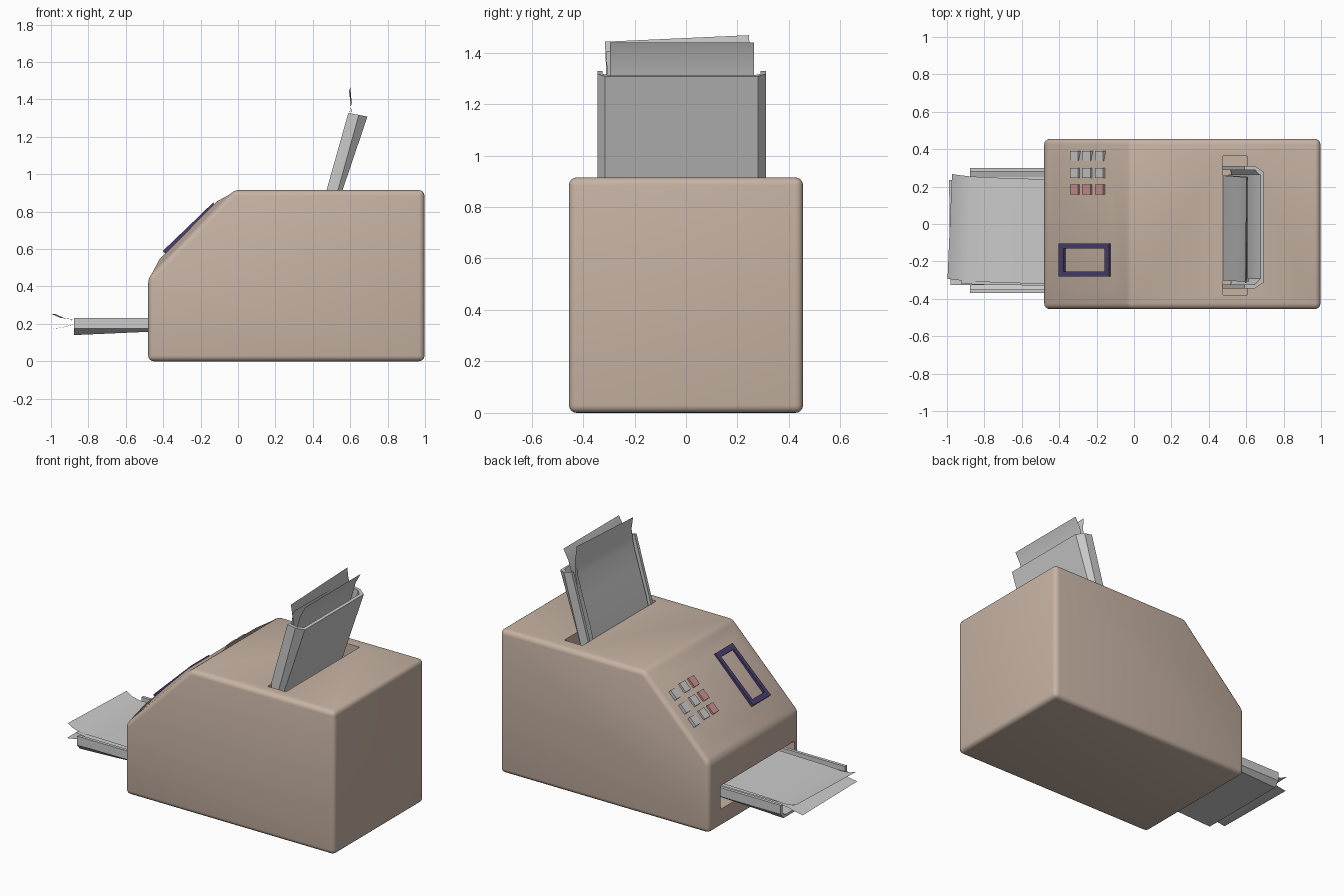
import bpy, bmesh, math
from mathutils import Vector, Matrix

if "Cube" in bpy.data.objects:
    bpy.data.objects.remove(bpy.data.objects["Cube"])


def material(name, rgb):
    m = bpy.data.materials.new(name)
    m.diffuse_color = (*rgb, 1)
    m.use_nodes = True
    m.node_tree.nodes["Principled BSDF"].inputs["Base Color"].default_value = m.diffuse_color
    return m


BEIGE = material("beige_plastic", (0.57, 0.45, 0.37))
PURPLE = material("dark_purple", (0.07, 0.05, 0.16))
RED = material("dull_red", (0.60, 0.30, 0.29))


def finish(name, bm, mat=None, smooth=None):
    mesh = bpy.data.meshes.new(name)
    bm.to_mesh(mesh)
    bm.free()
    ob = bpy.data.objects.new(name, mesh)
    bpy.context.collection.objects.link(ob)
    if mat:
        mesh.materials.append(mat)
    if smooth:
        bpy.ops.object.select_all(action='DESELECT')
        ob.select_set(True)
        bpy.context.view_layer.objects.active = ob
        bpy.ops.object.shade_smooth_by_angle(angle=math.radians(smooth))
    return ob


def add_box(bm, centre, size, frame=Matrix()):
    bmesh.ops.create_cube(bm, size=1, matrix=frame @ Matrix.Translation(centre)
                          @ Matrix.Diagonal((*size, 1)))


# Body: wedge-fronted prism with rounded edges and a slightly bulged panel
HW = 0.455
profile = [(-0.48, 0), (0.997, 0), (0.997, 0.915), (-0.02, 0.915), (-0.48, 0.45)]
bm = bmesh.new()
face = bm.faces.new([bm.verts.new((x, -HW, z)) for x, z in profile])
ext = bmesh.ops.extrude_face_region(bm, geom=[face])
for v in ext["geom"]:
    if isinstance(v, bmesh.types.BMVert):
        v.co.y = HW
bmesh.ops.recalc_face_normals(bm, faces=bm.faces)
bmesh.ops.bevel(bm, geom=bm.edges[:], offset=0.03, segments=4, profile=0.5, affect='EDGES')
u = Vector((0.46, 0, 0.465)).normalized()
n = Vector((-u.z, 0, u.x))
bm.normal_update()
panel = max((f for f in bm.faces if f.normal.dot(n) > 0.99), key=lambda f: f.calc_area())
BULGE = 0.024
bmesh.ops.inset_individual(bm, faces=[panel], thickness=0.11, depth=BULGE)
for v in panel.verts:
    v.co.y = math.copysign(0.34, v.co.y)
body = finish("body", bm, BEIGE, 30)

# Paper slots cut into the top and the front
for name, c, s in (("top_slot_cutter", (0.54, -0.008, 0.91), (0.128, 0.744, 0.16)),
                   ("front_slot_cutter", (-0.47, -0.035, 0.19), (0.22, 0.744, 0.15))):
    bm = bmesh.new()
    add_box(bm, c, s)
    cutter = finish(name, bm)
    cutter.hide_render = True
    cutter.hide_viewport = True
    mod = body.modifiers.new(name, 'BOOLEAN')
    mod.object = cutter
    mod.operation = 'DIFFERENCE'
    mod.solver = 'EXACT'


def panel_frame(x, y):
    """Local frame on the sloped panel: X up the slope, Y across, Z outward."""
    lift = BULGE * max(0, min(1, (0.425 - abs(y)) / 0.085))
    p = Vector((x, y, 0.915 + 1.01 * (x + 0.02) + lift * 1.414))
    m = Matrix((u, (0, 1, 0), n)).transposed().to_4x4()
    return Matrix.Translation(p) @ m


# Screen frame
bm = bmesh.new()
fr = panel_frame(-0.258, -0.192) @ Matrix.Rotation(math.radians(1.5), 4, 'Y')
for s in (-1, 1):
    add_box(bm, (s * 0.17, 0, 0), (0.034, 0.176, 0.028), fr)
    add_box(bm, (0, s * 0.075, 0), (0.306, 0.026, 0.028), fr)
finish("screen_frame", bm, PURPLE)

# Keypad: three rows of three, nearest row red
for r, y in enumerate((0.363, 0.273, 0.185)):
    for c, x in enumerate((-0.313, -0.247, -0.178)):
        bm = bmesh.new()
        add_box(bm, (0, 0, 0), (0.062, 0.054, 0.024), panel_frame(x, y))
        finish(f"button_{r}_{c}", bm, RED if r == 2 else None)


# Trays: channel with chamfered back corners, lofted from base to tip
def tray(name, yc, hw, *ends):
    bm = bmesh.new()
    rings = []
    for front, back, k in ends:
        f, b = Vector(front), Vector(back)

        def half(w, d):
            return [(w, 0), (w, k), (w - 0.03, d)]
        outer, inner = half(hw, 1), half(hw - 0.02, 0.82)
        ring = []
        for pts in (outer, inner):
            line = pts + [(-y, d) for y, d in reversed(pts)]
            row = []
            for y, d in line:
                p = f.lerp(b, d)
                row.append(bm.verts.new((p.x, yc + y, p.y)))
            ring.append(row)
        rings.append(ring)
    (o0, i0), (o1, i1) = rings
    for j in range(5):
        bm.faces.new((o0[j], o0[j + 1], o1[j + 1], o1[j]))
        bm.faces.new((i0[j], i0[j + 1], i1[j + 1], i1[j]))
        for o, i in rings:
            bm.faces.new((o[j], o[j + 1], i[j + 1], i[j]))
    for j in (0, 5):
        bm.faces.new((o0[j], o1[j], i1[j], i0[j]))
    bmesh.ops.recalc_face_normals(bm, faces=bm.faces)
    finish(name, bm)


tray("top_tray", -0.017, 0.327,
     ((0.455, 0.85), (0.537, 0.85), 0.75), ((0.59, 1.328), (0.692, 1.308), 0.55))
tray("front_tray", -0.035, 0.335,
     ((-0.38, 0.232), (-0.38, 0.162), 0.8), ((-0.878, 0.232), (-0.878, 0.14), 0.62))


# Paper sheets: bent strips, optionally shifted and turned toward the tip
def sheet(name, path, yc, shift=0, turn=0, hw=0.28):
    bm = bmesh.new()
    along = Vector((path[-1][0] - path[0][0], 0, path[-1][1] - path[0][1])).normalized()
    prev = None
    for i, (x, z) in enumerate(path):
        t = i / (len(path) - 1)
        row = [bm.verts.new(Vector((x, yc + shift * t + s * hw, z)) + along * turn * s * t)
               for s in (-1, 1)]
        if prev:
            bm.faces.new((prev[0], prev[1], row[1], row[0]))
        prev = row
    finish(name, bm, None, 40)


sheet("top_sheet_front", [(0.465, 0.87), (0.50, 1.0), (0.548, 1.15), (0.588, 1.28),
                          (0.605, 1.38), (0.597, 1.455)], -0.02, -0.015, 0.013)
sheet("top_sheet_middle", [(0.487, 0.87), (0.53, 1.0), (0.575, 1.15), (0.602, 1.28),
                           (0.606, 1.35), (0.61, 1.40)], -0.02, -0.01, -0.004)
sheet("top_sheet_back", [(0.505, 0.87), (0.55, 1.02), (0.59, 1.18), (0.62, 1.29),
                         (0.645, 1.375), (0.68, 1.44)], -0.015)
sheet("front_sheet_upper", [(-0.38, 0.225), (-0.55, 0.226), (-0.75, 0.226), (-0.88, 0.223),
                            (-0.94, 0.232), (-0.985, 0.252)], -0.045, 0.032, -0.012)
sheet("front_sheet_middle", [(-0.38, 0.207), (-0.6, 0.208), (-0.8, 0.212), (-0.86, 0.217),
                             (-0.925, 0.222)], -0.05, 0.01, 0.004)
sheet("front_sheet_lower", [(-0.38, 0.19), (-0.6, 0.193), (-0.8, 0.202), (-0.88, 0.197),
                            (-0.93, 0.183), (-0.985, 0.174)], -0.045, 0.0, 0.004)
